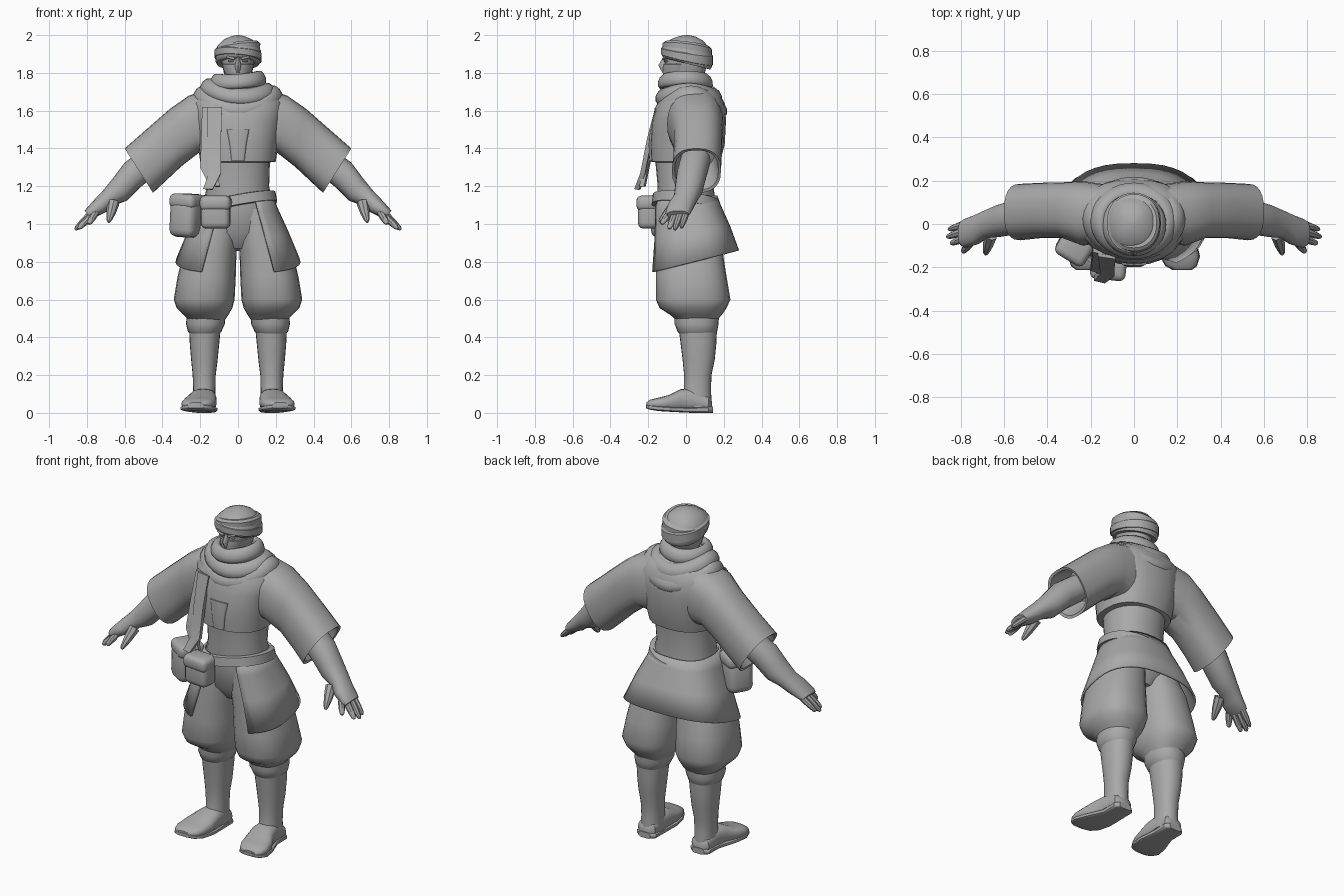
import bpy, bmesh, math
from mathutils import Vector, Matrix

grey = bpy.data.materials.new("plain grey")
grey.diffuse_color = (0.40, 0.40, 0.40, 1)


def finish(name, bm, mirror=False, angle=40):
    bmesh.ops.recalc_face_normals(bm, faces=bm.faces)
    me = bpy.data.meshes.new(name)
    bm.to_mesh(me)
    bm.free()
    me.materials.append(grey)
    me.shade_smooth()
    me.set_sharp_from_angle(angle=math.radians(angle))
    ob = bpy.data.objects.new(name, me)
    bpy.context.collection.objects.link(ob)
    if mirror:
        ob.modifiers.new("mirror", "MIRROR").use_mirror_merge = False
    return ob


def skin(name, rings, closed=True, caps=True, loop=False, **kw):
    """Join rings of points into a surface."""
    bm = bmesh.new()
    vs = [[bm.verts.new(p) for p in r] for r in rings]
    n = len(vs[0])
    pairs = list(zip(vs, vs[1:])) + ([(vs[-1], vs[0])] if loop else [])
    for a, b in pairs:
        for i in range(n if closed else n - 1):
            j = (i + 1) % n
            bm.faces.new((a[i], a[j], b[j], b[i]))
    if caps and closed and not loop:
        bm.faces.new(vs[0])
        bm.faces.new(vs[-1])
    return finish(name, bm, **kw)


def oval(c, u, v, p=2.0, n=24):
    out = []
    for i in range(n):
        t = math.tau * i / n
        a, b = math.cos(t), math.sin(t)
        out.append(Vector(c) + Vector(u) * math.copysign(abs(a) ** (2 / p), a)
                   + Vector(v) * math.copysign(abs(b) ** (2 / p), b))
    return out


def limb(name, rows, p=2.2, n=24, shift=None, **kw):
    """Rows: upper x, z, lower x, z, front y, back y of each section."""
    rings = []
    for xa, za, xb, zb, y0, y1 in rows:
        r = oval(((xa + xb) / 2, (y0 + y1) / 2, (za + zb) / 2),
                 ((xb - xa) / 2, 0, (zb - za) / 2), (0, (y1 - y0) / 2, 0), p, n)
        rings.append([Vector((q.x, q.y, q.z + (shift(q) if shift else 0))) for q in r])
    return skin(name, rings, **kw)


def column(name, rows, **kw):
    """Rows: z, left x, right x, front y, back y."""
    return limb(name, [(a, z, b, z, c, d) for z, a, b, c, d in rows], **kw)


def even(name, rows, **kw):
    """Rows: z, half width, front y, back y."""
    return column(name, [(z, -w, w, c, d) for z, w, c, d in rows], **kw)


def box(name, loc, size, rot=0.0, tilt=0.0, bevel=0.02):
    bm = bmesh.new()
    bmesh.ops.create_cube(bm, size=1)
    bmesh.ops.scale(bm, vec=size, verts=bm.verts)
    bmesh.ops.bevel(bm, geom=bm.edges[:], offset=bevel, segments=3, profile=0.5, affect="EDGES")
    m = Matrix.Translation(loc) @ Matrix.Rotation(rot, 4, "Z") @ Matrix.Rotation(tilt, 4, "Y")
    bmesh.ops.transform(bm, matrix=m, verts=bm.verts)
    return finish(name, bm)


# Waist and jacket
even("waist", [(1.36, .17, -.165, .165), (1.2, .165, -.15, .145), (1.1, .185, -.155, .16),
               (.95, .20, -.14, .17), (.87, .09, -.08, .12)])
even("jacket", [(1.325, .16, -.15, .15), (1.33, .2, -.185, .18), (1.42, .213, -.19, .205),
                (1.55, .235, -.18, .212), (1.64, .25, -.15, .205), (1.70, .2, -.11, .17),
                (1.75, .1, -.07, .1)], p=2.4)
even("chest_panel", [(1.335, .035, -.194, -.1), (1.42, .045, -.198, -.1), (1.5, .06, -.19, -.1)],
     p=8, n=16)

# Wide open sleeves with a lining
limb("sleeves", [(.10, 1.73, .13, 1.36, -.08, .18), (.26, 1.68, .21, 1.375, -.10, .198),
                 (.36, 1.61, .30, 1.305, -.065, .192), (.48, 1.505, .38, 1.23, -.065, .19),
                 (.60, 1.40, .45, 1.165, -.075, .185), (.588, 1.39, .455, 1.18, -.06, .172),
                 (.46, 1.46, .37, 1.30, -.03, .15)], mirror=True, p=2.5)

# Forearms, palms and fingers
limb("forearms", [(.50, 1.40, .42, 1.27, -.03, .13), (.60, 1.325, .51, 1.20, -.05, .11),
                  (.66, 1.245, .585, 1.125, -.06, .09), (.712, 1.18, .65, 1.10, -.065, .065),
                  (.755, 1.135, .695, 1.065, -.095, .045), (.80, 1.085, .755, 1.035, -.11, .025),
                  (.812, 1.07, .778, 1.03, -.10, .015)], mirror=True, n=16)


def digit(name, a, b, r0, r1):
    a, b = Vector(a), Vector(b)
    d = (b - a).normalized()
    u = d.cross(Vector((0, 1, 0))).normalized()
    v = d.cross(u)
    steps = [(0, r0), (.5, (r0 + r1) / 2 + .002), (.9, r1), (1, r1 * .5)]
    skin(name, [oval(a.lerp(b, t), u * r, v * r, n=8) for t, r in steps], mirror=True)


digit("little_fingers", (.775, .0, 1.055), (.855, -.025, .98), .018, .012)
digit("ring_fingers", (.775, -.03, 1.055), (.862, -.06, .97), .020, .013)
digit("middle_fingers", (.77, -.06, 1.05), (.845, -.09, .975), .020, .013)
digit("index_fingers", (.755, -.085, 1.06), (.79, -.13, 1.0), .020, .013)
digit("thumbs", (.66, -.05, 1.11), (.685, -.14, 1.01), .032, .014)

# Baggy trousers, boots and shoes
column("trouser_legs", [(1.08, 0, .18, -.14, .15), (.95, -.005, .24, -.15, .17),
                        (.85, .008, .29, -.155, .195), (.72, .012, .32, -.16, .215),
                        (.60, .018, .34, -.16, .235), (.555, .03, .325, -.14, .215),
                        (.52, .05, .29, -.085, .19), (.49, .07, .26, -.05, .165)], mirror=True, p=2.4)
column("boot_cuffs", [(.52, .065, .272, -.06, .175), (.47, .07, .275, -.06, .172),
                      (.43, .088, .265, -.045, .165), (.415, .105, .25, -.03, .15)], mirror=True)
column("boots", [(.46, .09, .26, -.04, .165), (.36, .10, .255, -.028, .16),
                 (.28, .108, .248, -.018, .152), (.2, .118, .24, -.01, .135),
                 (.12, .12, .237, -.012, .132), (.03, .117, .24, -.03, .138)], mirror=True)


def along_y(name, rows, p, n=20):
    skin(name, [oval(((a + b) / 2, y, (c + d) / 2), ((b - a) / 2, 0, 0), (0, 0, (d - c) / 2), p, n)
                for y, a, b, c, d in rows], mirror=True)


along_y("shoes", [(.138, .145, .215, .01, .06), (.12, .122, .238, .005, .09), (.03, .117, .245, .005, .13),
                  (-.03, .113, .26, .005, .125), (-.09, .113, .29, .01, .095),
                  (-.15, .125, .30, .015, .08), (-.19, .145, .29, .02, .07),
                  (-.21, .18, .265, .03, .055)], 2.6)
along_y("soles", [(.142, .14, .22, 0, .035), (.12, .115, .245, 0, .035), (.03, .115, .245, 0, .03),
                  (-.07, .108, .285, .005, .032), (-.15, .12, .305, .01, .038),
                  (-.195, .145, .29, .018, .042), (-.213, .18, .265, .025, .045)], 4)

# Split skirt wrapping round from one front edge to the other
rows = [(1.15, .178, -.16, .16), (1.08, .205, -.172, .18), (.95, .262, -.18, .228), (.79, .325, -.20, .275)]
rings = []
for k, (z, w, y0, y1) in enumerate(rows):
    gap = .40 + .045 * k
    ring = []
    for i in range(33):
        t = -math.pi / 2 + gap + (math.tau - 2 * gap) * i / 32
        a, b = math.cos(t), math.sin(t)
        x = w * math.copysign(abs(a) ** .78, a)
        y = (y0 + y1) / 2 + (y1 - y0) / 2 * math.copysign(abs(b) ** .78, b)
        ring.append((x, y, z + .25 * y * k / 3))
    rings.append(ring)
skirt = skin("skirt", rings, closed=False)
sol = skirt.modifiers.new("cloth", "SOLIDIFY")
sol.thickness = .012
sol.offset = 0

# Slanted belt
even("belt", [(1.08, .185, -.16, .165), (1.082, .208, -.182, .188), (1.135, .198, -.175, .18),
              (1.14, .175, -.15, .155)], p=2.3, n=32, shift=lambda q: .18 * q.x - .12 * q.y)

# Pouches with flaps
box("side_pouch", (-.272, -.10, 1.03), (.15, .15, .20), -.55, .06, .04)
box("side_pouch_flap", (-.268, -.10, 1.12), (.155, .155, .08), -.55, .06, .03)
box("front_pouch", (-.118, -.195, 1.055), (.155, .11, .16), -.1, 0, .03)
box("front_pouch_flap", (-.118, -.198, 1.11), (.165, .12, .08), -.1, 0, .028)


# Scarf made of stacked rolls sagging at front and back
def roll(name, z, w, y0, y1, h, thick, dip, tilt):
    rings = []
    for k in range(10):
        s = math.tau * k / 10
        o, up = thick * math.cos(s), h * math.sin(s)
        ring = []
        for i in range(36):
            t = math.tau * i / 36
            a, b = math.cos(t), math.sin(t)
            ring.append(((w + o - .25 * up) * a, (y0 + y1) / 2 + ((y1 - y0) / 2 + o - .25 * up) * b,
                         z + up - dip * b * b + tilt * a))
        rings.append(ring)
    skin(name, rings, loop=True, angle=60)


roll("scarf_lower", 1.685, .195, -.125, .175, .05, .042, .075, .0)
roll("scarf_middle", 1.715, .165, -.125, .155, .045, .036, .04, -.012)
roll("scarf_upper", 1.765, .122, -.122, .115, .04, .026, .01, .008)
even("scarf_inside", [(1.68, .17, -.12, .15), (1.74, .13, -.12, .12), (1.755, .10, -.09, .09)])


# Hanging scarf tails
def tail(name, pts):
    skin(name, [[(a, y, z), (b, y - .012, z), (b, y + .012, z - .005), (a, y + .022, z)]
                for a, b, y, z in pts])


tail("scarf_tail_long", [(-.165, -.085, -.15, 1.62), (-.16, -.09, -.195, 1.45),
                         (-.155, -.09, -.23, 1.27), (-.185, -.135, -.262, 1.185)])
tail("scarf_tail_short", [(-.19, -.13, -.13, 1.62), (-.195, -.14, -.18, 1.45),
                          (-.20, -.12, -.215, 1.3), (-.15, -.095, -.235, 1.2)])

# Head, mask and face
even("head", [(1.70, .06, -.06, .07), (1.76, .06, -.09, .08), (1.80, .075, -.105, .10),
              (1.86, .088, -.115, .115), (1.93, .085, -.11, .11)])
even("mask", [(1.74, .04, -.105, 0), (1.775, .058, -.118, .02), (1.81, .075, -.125, .04),
              (1.845, .085, -.122, .05), (1.85, .08, -.11, .05)], p=1.8)
even("nose", [(1.80, .012, -.125, -.08), (1.84, .018, -.146, -.08), (1.86, .012, -.135, -.08),
              (1.89, .008, -.118, -.08)], n=12)
for s, side in ((-1, "right"), (1, "left")):
    box(side + "_brow", (s * .036, -.108, 1.88), (.046, .028, .013), s * .3, -s * .25, .005)
    box(side + "_eye", (s * .036, -.104, 1.863), (.03, .02, .01), s * .3, 0, .004)


# Head wrap: tall cap plus two crossing bands, lower at the back
def slope(q):
    return -.25 * q.y * (2.0 - q.z) / .15


even("head_wrap", [(1.852, .09, -.09, .10), (1.85, .112, -.118, .128), (1.865, .12, -.128, .138),
                   (1.915, .122, -.13, .138), (1.945, .108, -.112, .122), (1.975, .078, -.08, .09),
                   (1.993, .04, -.04, .05), (2.0, .008, -.005, .015)], shift=slope, angle=60)
band = [(1.868, .113, -.12, .13), (1.872, .124, -.133, .142), (1.912, .125, -.133, .143),
        (1.925, .112, -.118, .128)]
even("wrap_band_low", band, n=32, shift=lambda q: slope(q) - .08 * q.x)
even("wrap_band_high", [(z + .028, w - .007, a + .008, b - .006) for z, w, a, b in band], n=32,
     shift=lambda q: -.12 * q.y + .13 * q.x)
